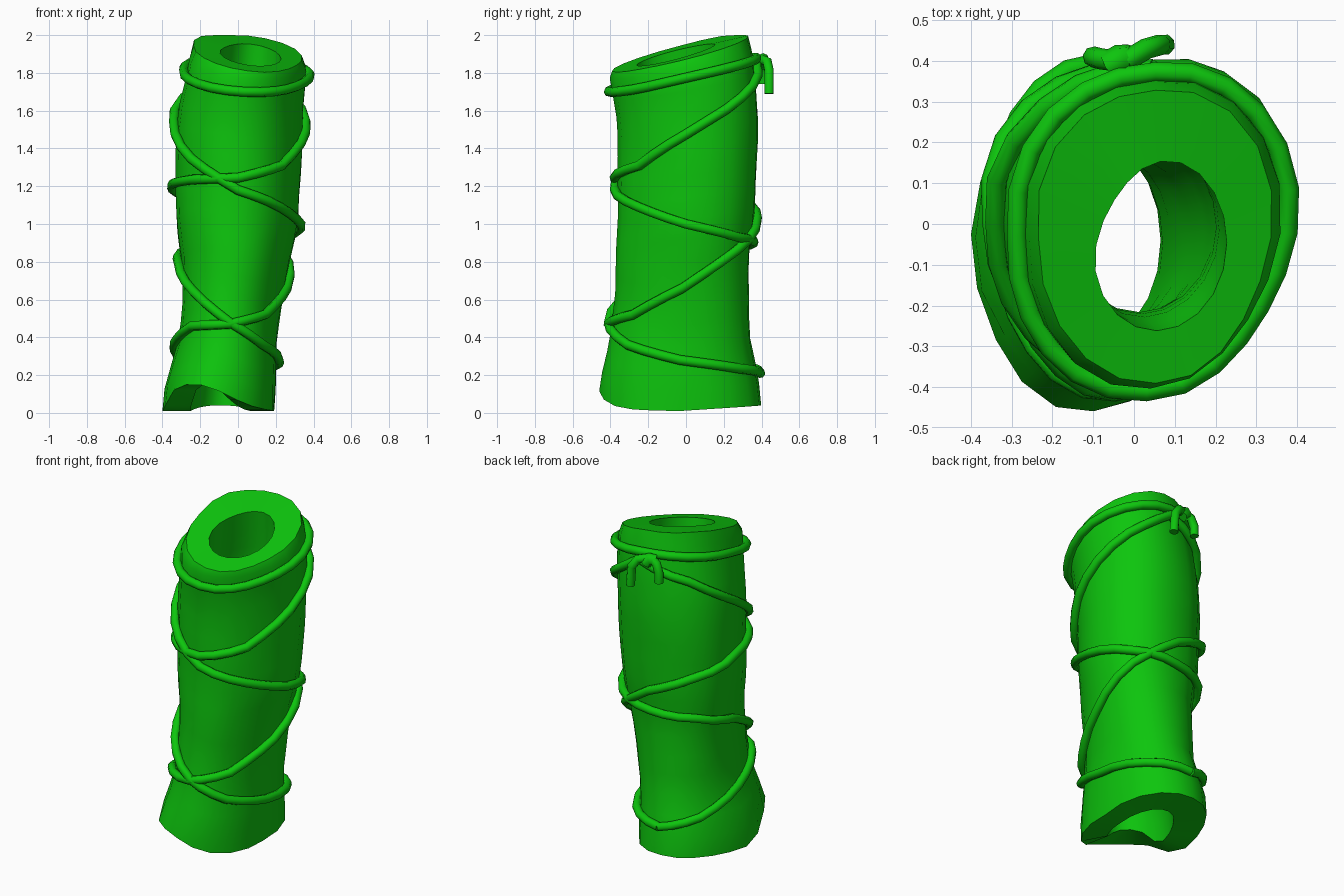
import bpy, bmesh, math
from mathutils import Vector

cube = bpy.data.objects.get("Cube")
if cube:
    bpy.data.objects.remove(cube, do_unlink=True)

green = bpy.data.materials.new("bright_green")
green.use_nodes = True
colour = (0.004, 0.56, 0.004, 1)
green.diffuse_color = colour
green.node_tree.nodes["Principled BSDF"].inputs["Base Color"].default_value = colour

# Outline of the bent tube: height, left, right, front, back
OUTLINE = [
    (0.03, -.40, .19, -.45, .40), (0.15, -.39, .195, -.46, .39),
    (0.4, -.31, .20, -.40, .34), (0.6, -.295, .23, -.375, .335),
    (0.8, -.295, .27, -.37, .33), (1.0, -.325, .315, -.36, .36),
    (1.4, -.33, .34, -.36, .38), (1.6, -.315, .345, -.37, .38),
    (1.8, -.27, .36, -.41, .365), (1.95, -.24, .355, -.42, .34),
]
SIDES, ROWS = 20, 16


def lerp_list(values, t):
    i = max(0, min(int(t), len(values) - 2))
    return values[i] + (values[i + 1] - values[i]) * (t - i)


def section(z):
    """Centre and radii of the tube at a height."""
    z = max(OUTLINE[0][0], min(z, OUTLINE[-1][0]))
    for a, b in zip(OUTLINE, OUTLINE[1:]):
        if z <= b[0]:
            break
    t = (z - a[0]) / (b[0] - a[0])
    x0, x1, y0, y1 = (p + (q - p) * t for p, q in zip(a[1:], b[1:]))
    return (x0 + x1) / 2, (y0 + y1) / 2, (x1 - x0) / 2, (y1 - y0) / 2


def skin(angle, z, scale=1.0, offset=0.0):
    """Point on the lumpy outside of the tube."""
    cx, cy, rx, ry = section(z)
    c, s = math.cos(angle), math.sin(angle)
    twist = math.sin(2 * angle)
    # Fuller at the back left, and at the back right above the foot
    bulge = (0.016 + 0.014 * c) * max(0, twist)
    bulge -= 0.03 * c * max(0, -twist) * min(1, 2 * z - 0.6)
    bulge += 0.004 * math.sin(3 * angle + 7 * z) * math.sin(9 * z) + offset
    return Vector((cx + c * (rx * scale + bulge), cy + s * (ry * scale + bulge), z))


def bore(angle, z):
    """Point on the wall of the hole, a little flat at the back right."""
    cx, cy, rx, ry = section(z)
    c, s = math.cos(angle), math.sin(angle)
    flat = 0.025 * max(0, math.cos(angle - 2.4)) ** 3
    return Vector((cx + 0.008 + c * (0.55 * rx - flat),
                   cy - 0.015 + s * (0.57 * ry - flat), z))


def bottom_z(angle):
    # Notch at the front, gentle lift at the back
    gap = (math.degrees(angle) - 65) % 360 - 180
    arch = math.exp(-(gap / 42) ** 4) if gap < 0 else math.exp(-(gap / 47) ** 2)
    return 0.01 + 0.14 * arch + 0.03 * max(0, math.sin(angle))


def rim_z(p):
    return 1.911 + 0.26 * p.y - 0.14 * (p.x - 0.06)


def outer_ring(t):
    ring = []
    for a in angles:
        low, edge = bottom_z(a), skin(a, 1.85)
        high = 1.85 + 0.19 * edge.y - 0.1 * (edge.x - 0.06)
        ring.append(skin(a, low + (high - low) * t))
    return ring


def bevel_ring():
    ring = [skin(a, 1.9, 0.94) for a in angles]
    for p in ring:
        p.z = min(2.0, rim_z(p))
    return ring


def bore_ring(t):
    ring = []
    for a in angles:
        low, high = bottom_z(a), rim_z(bore(a, 1.9))
        ring.append(bore(a, low + (high - low) * t))
    return ring


def finish(obj, limit):
    obj.data.materials.clear()
    obj.data.materials.append(green)
    bpy.ops.object.select_all(action="DESELECT")
    obj.select_set(True)
    bpy.context.view_layer.objects.active = obj
    bpy.ops.object.shade_smooth_by_angle(angle=math.radians(limit))


# Hollow tube: outside, bevelled slanted rim, inside, notched bottom
angles = [math.tau * i / SIDES for i in range(SIDES)]
rings = [outer_ring(r / ROWS) for r in range(ROWS + 1)]
rings.append(bevel_ring())
rings += [bore_ring(1 - r / ROWS) for r in range(ROWS + 1)]

bm = bmesh.new()
loops = [[bm.verts.new(p) for p in ring] for ring in rings]
for k, ring in enumerate(loops):
    above = loops[(k + 1) % len(loops)]
    for i in range(SIDES):
        j = (i + 1) % SIDES
        bm.faces.new((ring[i], ring[j], above[j], above[i]))
bmesh.ops.recalc_face_normals(bm, faces=bm.faces)
mesh = bpy.data.meshes.new("hollow_tube")
bm.to_mesh(mesh)
bm.free()
tube = bpy.data.objects.new("hollow_tube", mesh)
bpy.context.collection.objects.link(tube)
finish(tube, 35)


def cord(name, points, radius=0.026, cyclic=False):
    curve = bpy.data.curves.new(name, "CURVE")
    curve.dimensions = "3D"
    curve.bevel_depth = radius
    curve.bevel_resolution = 2
    curve.use_fill_caps = True
    spline = curve.splines.new("POLY")
    spline.points.add(len(points) - 1)
    for target, p in zip(spline.points, points):
        target.co = (*p, 1)
    spline.use_cyclic_u = cyclic
    helper = bpy.data.objects.new(name, curve)
    bpy.context.collection.objects.link(helper)
    bpy.context.view_layer.update()
    solid = bpy.data.meshes.new_from_object(
        helper.evaluated_get(bpy.context.evaluated_depsgraph_get()))
    bpy.data.objects.remove(helper, do_unlink=True)
    obj = bpy.data.objects.new(name, solid)
    bpy.context.collection.objects.link(obj)
    finish(obj, 50)


def wrap(name, heights, direction):
    # Heights are given every eighth of a turn, starting at the back
    points = []
    steps = (len(heights) - 1) * 3
    for k in range(steps + 1):
        angle = math.pi / 2 + direction * k * math.pi / 12
        points.append(skin(angle, lerp_list(heights, k / 3), offset=0.016))
    cord(name, points)


# Two cords crossing as they wind down the tube
wrap("cord_clockwise", [1.84, 1.67, 1.48, 1.31, 1.245, 1.235, 1.21, 1.14, 1.03,
                        .86, .66, .52, .47, .46, .37, .27, .21], -1)
wrap("cord_anticlockwise", [1.83, 1.73, 1.54, 1.345, 1.18, 1.09, 1.0, .93, .90,
                            .88, .79, .64, .48, .36, .28, .235, .21], 1)

# Top band of cord
band = []
for k in range(24):
    a = math.tau * k / 24
    band.append(skin(a, 1.79 + 0.09 * math.sin(a) - 0.02 * math.cos(a), offset=0.018))
cord("top_band", band, cyclic=True)

# Knot with two loose ends at the back
cord("knot", [(-.06, .39, 1.86), (-.035, .405, 1.87), (-.01, .405, 1.84)], 0.036)
cord("knot_peg", [(-.02, .39, 1.86), (-.02, .14, 1.87)], 0.022)
cord("loose_end_left", [(-.02, .40, 1.87), (.03, .43, 1.86), (.065, .44, 1.81),
                        (.075, .44, 1.69)])
cord("loose_end_right", [(-.04, .40, 1.87), (-.08, .405, 1.85), (-.10, .41, 1.80),
                         (-.10, .41, 1.74)])
